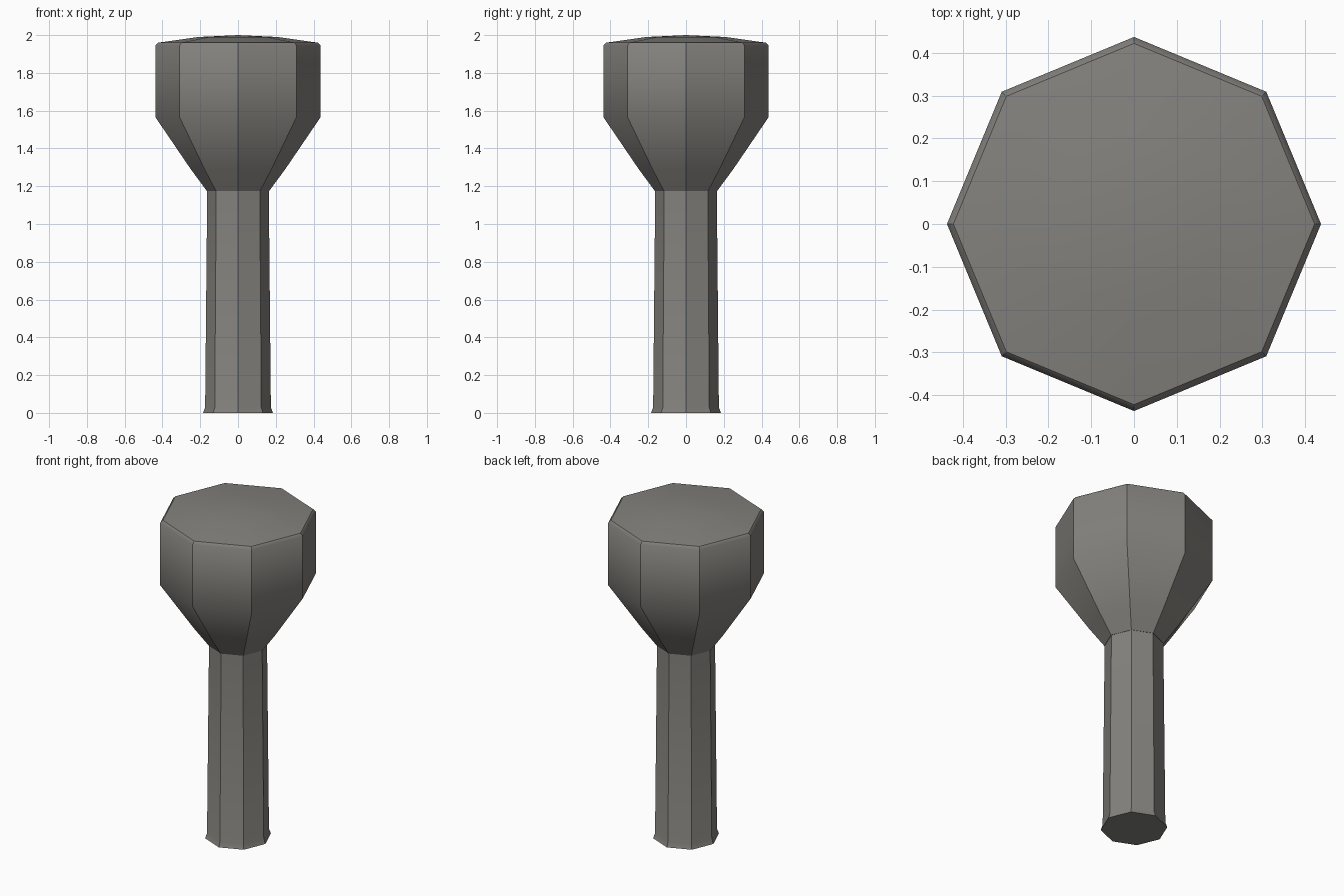
import bpy, bmesh
from math import cos, sin, pi

SIDES = 8

cube = bpy.data.objects.get("Cube")
if cube:
    bpy.data.objects.remove(cube, do_unlink=True)

# Single worn grey
grey = bpy.data.materials.new("warm_grey")
grey.use_nodes = True
colour = (0.23, 0.222, 0.205, 1)
grey.diffuse_color = colour
shader = next(n for n in grey.node_tree.nodes if n.type == 'BSDF_PRINCIPLED')
shader.inputs["Base Color"].default_value = colour


def lathe(name, profile, sharp_rings, dome_from=None):
    """Spin (radius, height) points into an octagonal body with crisp corners."""
    bm = bmesh.new()
    rings = [[bm.verts.new((r * cos(2 * pi * i / SIDES), r * sin(2 * pi * i / SIDES), z))
              for i in range(SIDES)] for r, z in profile if r > 0]
    for low, high in zip(rings, rings[1:]):
        for i in range(SIDES):
            j = (i + 1) % SIDES
            bm.faces.new((low[i], low[j], high[j], high[i]))
    bm.faces.new(rings[0][::-1])
    # Close the top with a fan to the apex, or a flat cap
    if profile[-1][0] == 0:
        apex = bm.verts.new((0, 0, profile[-1][1]))
        for i in range(SIDES):
            bm.faces.new((rings[-1][i], rings[-1][(i + 1) % SIDES], apex))
    else:
        bm.faces.new(rings[-1])
    # Corner edges are sharp below the dome; profile bends stay smooth
    for face in bm.faces:
        face.smooth = True
    for ring, following in zip(rings, rings[1:]):
        if dome_from is None or following[0].co.z <= dome_from + 0.001:
            for a, b in zip(ring, following):
                bm.edges.get((a, b)).smooth = False
    for k in sharp_rings:
        for i in range(SIDES):
            bm.edges.get((rings[k][i], rings[k][(i + 1) % SIDES])).smooth = False
    mesh = bpy.data.meshes.new(name)
    bm.to_mesh(mesh)
    bm.free()
    mesh.materials.append(grey)
    obj = bpy.data.objects.new(name, mesh)
    bpy.context.collection.objects.link(obj)
    return obj


# Slender shaft with a small flare at the foot
lathe("shaft", [(0.185, 0), (0.174, 0.03), (0.163, 1.18)], (0, 2))

# Flared head with a chamfered rim and shallow domed top
lathe("head", [(0.165, 1.175), (0.25, 1.29), (0.437, 1.565), (0.437, 1.945),
               (0.422, 1.96), (0.21, 1.99), (0, 2)], (0, 4), dome_from=1.96)
